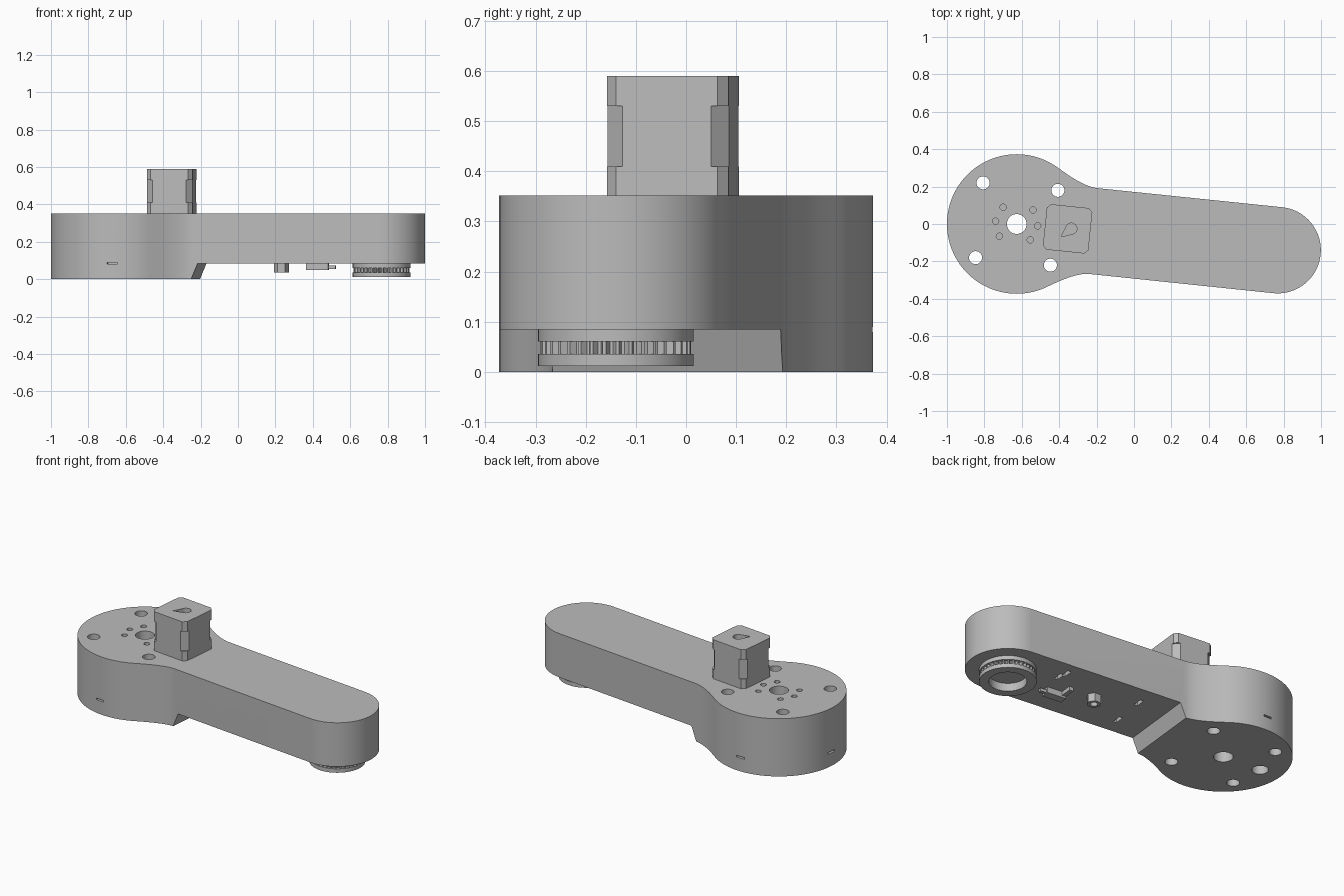
import bpy, bmesh, math
from mathutils import Matrix, Vector

if "Cube" in bpy.data.objects:
    bpy.data.objects.remove(bpy.data.objects["Cube"])

grey = bpy.data.materials.new("plain grey")
colour = (0.5, 0.5, 0.5, 1)
grey.use_nodes = True
grey.diffuse_color = colour
grey.node_tree.nodes["Principled BSDF"].inputs["Base Color"].default_value = colour

HUB = Vector((-0.627, 0))
TIP = Vector((0.768, -0.14))
TILT = math.radians(-5.9)
FLOOR, TOP = 0.085, 0.352


def circle(centre, radius, steps=32, start=0, end=math.tau):
    """Points on an arc; a full turn leaves out the repeated end."""
    count = steps if end - start >= math.tau else steps + 1
    return [Vector((centre[0] + radius * math.cos(start + (end - start) * i / steps),
                    centre[1] + radius * math.sin(start + (end - start) * i / steps)))
            for i in range(count)]


def prism(name, points, z0, z1):
    bm = bmesh.new()
    face = bm.faces.new([bm.verts.new((p[0], p[1], z0)) for p in points])
    new = bmesh.ops.extrude_face_region(bm, geom=[face])["geom"]
    bmesh.ops.translate(bm, vec=(0, 0, z1 - z0),
                        verts=[g for g in new if isinstance(g, bmesh.types.BMVert)])
    bmesh.ops.recalc_face_normals(bm, faces=bm.faces)
    mesh = bpy.data.meshes.new(name)
    bm.to_mesh(mesh)
    bm.free()
    mesh.materials.append(grey)
    obj = bpy.data.objects.new(name, mesh)
    bpy.context.collection.objects.link(obj)
    return obj


def block(name, x, y, length, width, z0, z1, angle=TILT, chamfer=0.0):
    """A turned box, optionally with cut corners."""
    a, b, c = length / 2, width / 2, chamfer
    if c:
        pts = [(a, c - b), (a, b - c), (a - c, b), (c - a, b),
               (-a, b - c), (-a, c - b), (c - a, -b), (a - c, -b)]
    else:
        pts = [(a, -b), (a, b), (-a, b), (-a, -b)]
    turn = Matrix.Rotation(angle, 2)
    return prism(name, [turn @ Vector(p) + Vector((x, y)) for p in pts], z0, z1)


def cut(obj, cutters, keep=False):
    for c in cutters:
        c.hide_render = True
        mod = obj.modifiers.new("cut", "BOOLEAN")
        mod.operation, mod.solver, mod.object = "DIFFERENCE", "EXACT", c
    bpy.context.view_layer.update()
    graph = bpy.context.evaluated_depsgraph_get()
    mesh = bpy.data.meshes.new_from_object(obj.evaluated_get(graph))
    obj.modifiers.clear()
    obj.data = mesh
    if not keep:
        for c in cutters:
            bpy.data.objects.remove(c)


def blend(a, corner, b, steps=10):
    """Soft inward curve between hub and arm."""
    a, corner, b = Vector(a), Vector(corner), Vector(b)
    return [a * (1 - t) ** 2 + corner * 2 * t * (1 - t) + b * t * t
            for t in (i / steps for i in range(1, steps + 1))]


# Arm body: round hub, blended necks and a rounded tip
up = math.atan2(0.297, 0.227)
down = math.tau + math.atan2(-0.334, 0.167)
outline = circle(HUB, 0.373, 72, up, down)
outline += blend((-0.46, -0.334), (-0.311, -0.26), (-0.24, -0.267))
outline += circle(TIP, 0.231, 40, TILT - math.pi / 2, TILT + math.pi / 2)
outline += blend((-0.40, 0.297), (-0.272, 0.199), (-0.19, 0.191))[::-1]
arm = prism("arm_body", outline, 0, TOP)

# Raised underside with a sloping step at the hub
step = block("step_cutter", 0, 0, 1, 1, 0, 1)
turn = Matrix.Rotation(TILT, 3, "Z")
for v in step.data.vertices:
    low = v.co.z < 0.5
    x = 1.6 if v.co.x > 0 else (-0.056 if low else 0)
    y = 1 if v.co.y > 0 else -1
    v.co = turn @ Vector((x, y, 0)) + Vector((-0.192, -0.04, -0.05 if low else FLOOR))
cut(arm, [step])

# Through holes: shaft bore and four bolts
holes = [prism("bore_cutter", circle(HUB, 0.053), -0.1, 0.5)]
for k in range(4):
    spot = HUB + Matrix.Rotation(k * math.pi / 2, 2) @ Vector((0.22, 0.18))
    holes.append(prism("bolt_cutter", circle(spot, 0.035, 24), -0.1, 0.5))

# Blind holes around the bore, and one below the hub
for x, y in [(-0.7, 0.09), (-0.54, 0.075), (-0.74, 0.015),
             (-0.515, -0.01), (-0.555, -0.085), (-0.72, -0.065)]:
    holes.append(prism("screw_cutter", circle((x, y), 0.017, 12), 0.29, 0.4))
holes.append(prism("under_cutter", circle((-0.868, 0.02), 0.045, 24), -0.1, 0.08))

# Thin slits in the hub wall
for degrees in (-97, 90, 176):
    a = math.radians(degrees)
    spot = HUB + 0.373 * Vector((math.cos(a), math.sin(a)))
    holes.append(block("slit_cutter", spot.x, spot.y, 0.06, 0.055, 0.08, 0.09, a))

# Short slots under the arm, and the pocket above the pulley
for x, y in [(0.0, 0.04), (-0.03, -0.17), (0.5, 0.03), (0.51, -0.02)]:
    holes.append(block("slot_cutter", x, y, 0.022, 0.06, 0.05, 0.12))
holes.append(prism("pocket_cutter", circle(TIP, 0.08, 40), 0.05, 0.14))
cut(arm, holes)

# Motor: two end caps around a core with deeper cut corners
MX, MY = -0.355, -0.026
motor = [block("motor_" + n, MX, MY, 0.244, 0.244, z0, z1, TILT, c)
         for n, z0, z1, c in (("lower_cap", TOP - 0.002, 0.41, 0.02),
                              ("core", 0.41, 0.53, 0.033),
                              ("upper_cap", 0.53, 0.59, 0.02))]
pit = circle((-0.335, -0.025), 0.03, 16, math.radians(-70), math.radians(170))
cut(motor[2], [prism("pit_cutter", pit + [Vector((-0.39, -0.068))], 0.56, 0.7)])

# Toothed belt pulley with a stepped bore
teeth = [TIP + Vector((math.cos(a), math.sin(a))) * (0.15 if i % 4 < 2 else 0.136)
         for i, a in ((i, math.tau * i / 144) for i in range(144))]
bore = prism("pulley_bore", circle(TIP, 0.102, 40), 0, 0.06)
inner = prism("pulley_inner_bore", circle(TIP, 0.08, 40), 0, 0.2)
pulley = [prism("pulley_lower_flange", circle(TIP, 0.155, 64), 0.012, 0.036),
          prism("pulley_teeth", teeth, 0.035, 0.062),
          prism("pulley_upper_flange", circle(TIP, 0.155, 64), 0.061, 0.086)]
for part in pulley[:2]:
    cut(part, [bore], keep=True)
cut(pulley[2], [inner])
bpy.data.objects.remove(bore)

# Hexagonal standoff below the arm
nut = prism("standoff", circle((0.232, -0.06), 0.04, 6), 0.035, 0.086)
cut(nut, [prism("standoff_bore", circle((0.232, -0.06), 0.02, 16), 0, 0.07)])

# Cable clip below the arm
clip = [block("clip_base", 0.425, -0.16, 0.12, 0.05, 0.05, 0.086),
        block("clip_tab", 0.5, -0.165, 0.045, 0.02, 0.055, 0.072),
        block("clip_arm", 0.385, -0.1, 0.025, 0.08, 0.062, 0.086)]

# Smooth the round walls and keep the edges sharp
for obj in [arm, nut] + motor + pulley + clip:
    bpy.ops.object.select_all(action="DESELECT")
    obj.select_set(True)
    bpy.context.view_layer.objects.active = obj
    bpy.ops.object.shade_smooth_by_angle(angle=math.radians(25))
